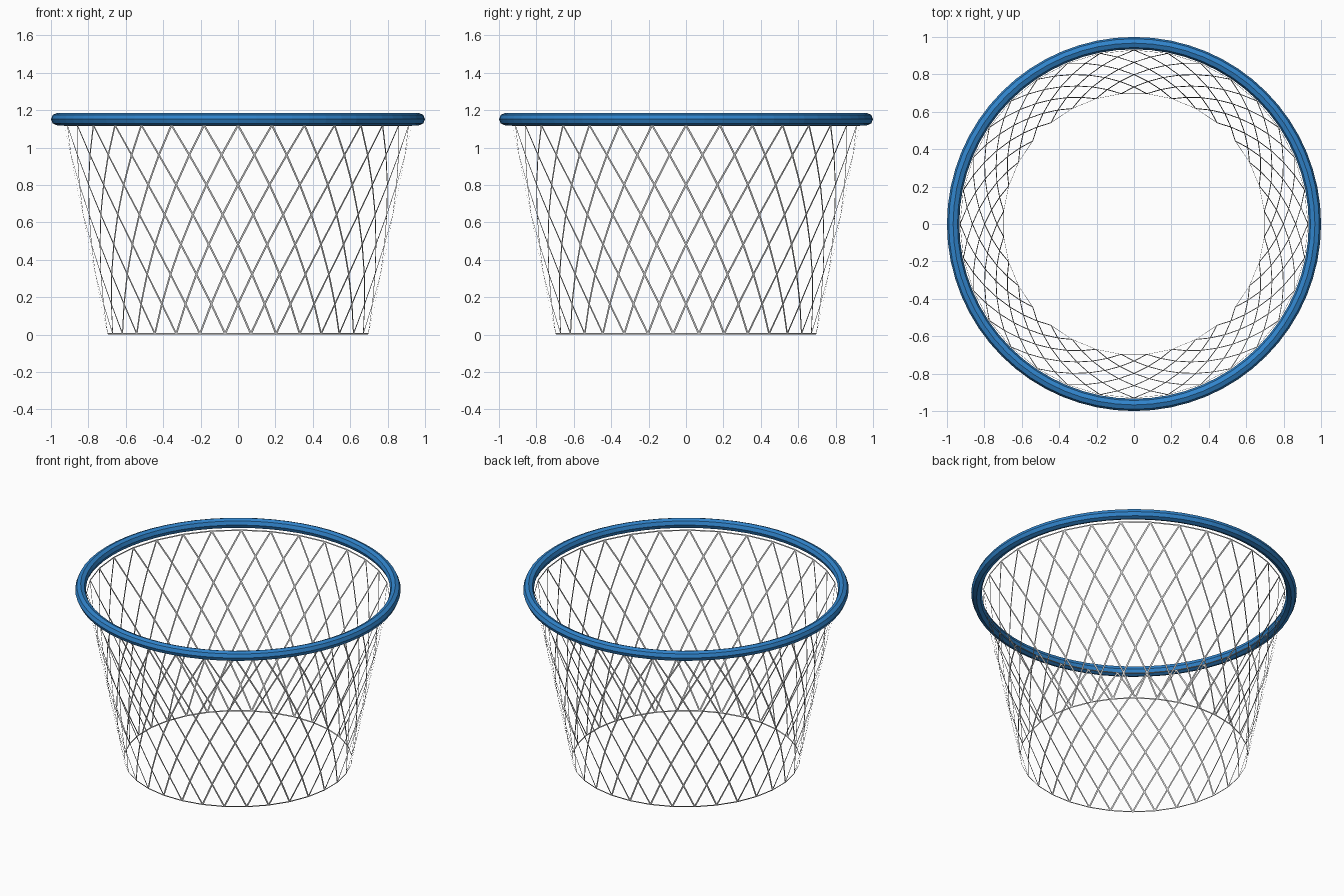
import bpy
import bmesh
from math import sin, cos, pi
from mathutils import Vector

cube = bpy.data.objects.get("Cube")
if cube:
    bpy.data.objects.remove(cube, do_unlink=True)

COUNT = 32                 # strands in each direction
ROWS = 7                   # diamond half-rows from hem to rim
Z_LOW, Z_HIGH = 0.004, 1.12
R_LOW, R_HIGH = 0.70, 0.93
STEP = 2 * pi / COUNT


def make_material(name, color):
    mat = bpy.data.materials.new(name)
    mat.use_nodes = True
    mat.diffuse_color = color
    mat.node_tree.nodes["Principled BSDF"].inputs["Base Color"].default_value = color
    return mat


blue = make_material("rim blue", (0.03, 0.23, 0.6, 1))
cord = make_material("cord light grey", (0.6, 0.6, 0.6, 1))


def cone_point(row, angle):
    """Point on the tapered net; the angle is measured from the front."""
    t = row / ROWS
    r = R_LOW + (R_HIGH - R_LOW) * t
    return Vector((r * sin(angle), -r * cos(angle), Z_LOW + (Z_HIGH - Z_LOW) * t))


def cone_normal(angle):
    slope = (R_HIGH - R_LOW) / (Z_HIGH - Z_LOW)
    return Vector((sin(angle), -cos(angle), -slope)).normalized()


def add_ribbon(bm, path, width, closed=False):
    """Flat strip lying on the cone along (row, angle) pairs."""
    points = [cone_point(*p) for p in path]
    n = len(points)
    pairs = []
    for i, p in enumerate(points):
        before = points[i - 1] if closed or i > 0 else p
        after = points[(i + 1) % n] if closed or i < n - 1 else p
        side = cone_normal(path[i][1]).cross(after - before).normalized() * width / 2
        pairs.append((bm.verts.new(p - side), bm.verts.new(p + side)))
    for i in range(n if closed else n - 1):
        (a, b), (c, d) = pairs[i], pairs[(i + 1) % n]
        bm.faces.new((a, c, d, b))


def finish(bm, name, mat):
    mesh = bpy.data.meshes.new(name)
    bm.to_mesh(mesh)
    bm.free()
    mesh.materials.append(mat)
    obj = bpy.data.objects.new(name, mesh)
    bpy.context.collection.objects.link(obj)
    return obj


# Rim: eight-sided tube
bpy.ops.mesh.primitive_torus_add(major_segments=COUNT * 2, minor_segments=8,
                                 major_radius=0.967, minor_radius=0.033,
                                 location=(0, 0, 1.152))
rim = bpy.context.object
rim.name = "rim"
rim.data.materials.append(blue)

# Net: two sets of strands winding in opposite directions
for name, turn in (("net_strands_left", 1), ("net_strands_right", -1)):
    bm = bmesh.new()
    for k in range(COUNT):
        path = [(row, (k + 0.5 + turn * row / 2) * STEP) for row in range(ROWS + 1)]
        add_ribbon(bm, path, 0.010)
    finish(bm, name, cord)

# Cords closing the net at the hem and under the rim
for name, row, shift in (("hem_cord", 0, 0.5), ("top_cord", ROWS, 0)):
    bm = bmesh.new()
    add_ribbon(bm, [(row, (k + shift) * STEP) for k in range(COUNT)], 0.008, closed=True)
    finish(bm, name, cord)
